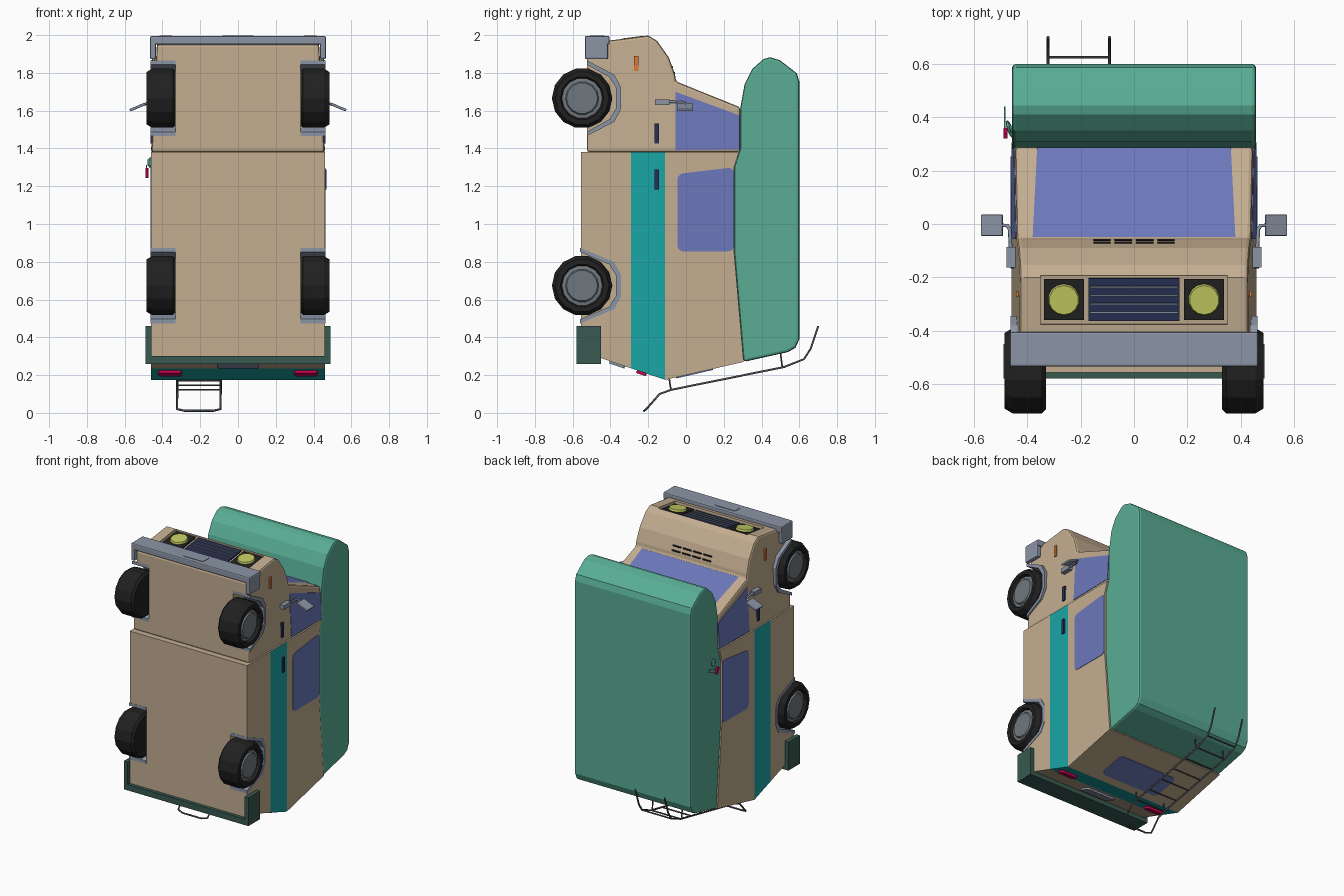
import bpy, bmesh, math
from mathutils import Matrix, Vector

if "Cube" in bpy.data.objects:
    bpy.data.objects.remove(bpy.data.objects["Cube"])

def mat(name, r, g, b):
    m = bpy.data.materials.new(name)
    m.diffuse_color = (r, g, b, 1)
    m.use_nodes = True
    m.node_tree.nodes["Principled BSDF"].inputs["Base Color"].default_value = m.diffuse_color
    return m

TAN = mat("tan", .55, .42, .28)
GREEN = mat("green", .10, .42, .30)
TEAL = mat("teal", .01, .38, .38)
GLASS = mat("glass", .15, .19, .50)
CHROME = mat("blue_grey", .26, .30, .38)
DARK = mat("black", .015, .015, .015)
NAVY = mat("navy", .02, .03, .09)
HUB = mat("hub_grey", .16, .19, .21)
LAMP = mat("lamp_yellow", .55, .60, .12)
RED = mat("red", .60, .0, .08)
ORANGE = mat("orange", .70, .20, .04)
BUMPER = mat("dark_green", .04, .10, .08)
STEEL = mat("steel", .08, .08, .09)

def make(name, bm, m):
    bmesh.ops.recalc_face_normals(bm, faces=bm.faces[:])
    me = bpy.data.meshes.new(name)
    bm.to_mesh(me)
    bm.free()
    ob = bpy.data.objects.new(name, me)
    bpy.context.collection.objects.link(ob)
    me.materials.append(m)
    return ob

def taper(z):                      # half width of the cab, narrowing to the nose
    return .458 - .05 * (z - 1.38)

def prism(name, pts, x0, x1, m, round=0, cab=False):
    """Extrude a (y, z) side profile across x; cab=True follows the nose taper."""
    bm = bmesh.new()
    rows = []
    for x in (x0, x1):
        rows.append([bm.verts.new((x * taper(z) if cab else x, y, z)) for y, z in pts])
    a, b = rows
    n = len(pts)
    bm.faces.new(a)
    bm.faces.new(b[::-1])
    for i in range(n):
        bm.faces.new((a[i], b[i], b[(i + 1) % n], a[(i + 1) % n]))
    if round:
        edges = [bm.edges.get((a[i], b[i])) for i in range(n)]
        bmesh.ops.bevel(bm, geom=edges, offset=round, segments=3, profile=.5, affect='EDGES')
    return make(name, bm, m)

def box(name, c, s, m, tilt=0, yaw=0, round=0):
    bm = bmesh.new()
    bmesh.ops.create_cube(bm, size=1, matrix=Matrix.Diagonal((*s, 1)))
    if round:
        edges = [e for e in bm.edges if abs(e.verts[0].co.z - e.verts[1].co.z) > 1e-6]
        bmesh.ops.bevel(bm, geom=edges, offset=round, segments=3, profile=.5, affect='EDGES')
    bm.transform(Matrix.Translation(c) @ Matrix.Rotation(tilt, 4, 'X') @ Matrix.Rotation(yaw, 4, 'Y'))
    return make(name, bm, m)

def lathe(name, pts, s, z, m):
    """Spin an (x, radius) profile about the axle."""
    bm = bmesh.new()
    vs = [bm.verts.new((s * x, -.55 + r, z)) for x, r in pts]
    es = [bm.edges.new(p) for p in zip(vs, vs[1:])]
    bmesh.ops.spin(bm, geom=vs + es, cent=(0, -.55, z), axis=(1, 0, 0), angle=2 * math.pi, steps=14)
    bmesh.ops.remove_doubles(bm, verts=bm.verts[:], dist=1e-4)
    return make(name, bm, m)

def tube(name, pts, r, m):
    cu = bpy.data.curves.new(name, 'CURVE')
    cu.dimensions = '3D'
    cu.bevel_depth, cu.bevel_resolution, cu.use_fill_caps = r, 1, True
    sp = cu.splines.new('POLY')
    sp.points.add(len(pts) - 1)
    for p, co in zip(sp.points, pts):
        p.co = (*co, 1)
    ob = bpy.data.objects.new(name, cu)
    bpy.context.collection.objects.link(ob)
    cu.materials.append(m)

def bevel(ob, w):
    b = ob.modifiers.new("bevel", 'BEVEL')
    b.width, b.segments, b.limit_method, b.angle_limit = w, 2, 'ANGLE', math.radians(50)

def cut(ob, cutter):
    d = ob.modifiers.new("cut", 'BOOLEAN')
    d.operation, d.object, d.solver = 'DIFFERENCE', cutter, 'EXACT'
    cutter.hide_render = True
    cutter.hide_set(True)

# Rear living compartment, split by planes so the teal stripe wraps it
body = prism("rear_body", [(-.556, 1.38), (-.556, .30), (-.45, .29), (-.11, .175), (.305, .27),
                           (.255, .85), (.255, 1.30), (.285, 1.40), (.285, 1.38)][:7] and
             [(-.556, 1.38), (-.556, .30), (-.45, .29), (-.11, .175), (.305, .27),
              (.255, .85), (.255, 1.30), (.28, 1.38)], -.46, .46, TAN)
body.data.materials.append(TEAL)
bm = bmesh.new()
bm.from_mesh(body.data)
for y in (-.29, -.11):
    bmesh.ops.bisect_plane(bm, geom=bm.verts[:] + bm.edges[:] + bm.faces[:],
                           plane_co=(0, y, 0), plane_no=(0, 1, 0), dist=1e-5)
for f in bm.faces:
    c = f.calc_center_median()
    f.material_index = int(-.29 < c.y < -.11 and (abs(c.x) > .4 or c.z < .5))
bm.to_mesh(body.data)
bm.free()

# Cab with bonnet and nose
cab = prism("cab", [(-.525, 1.38), (-.525, 1.95), (-.40, 1.972), (-.20, 1.998), (-.153, 1.97),
                    (-.09, 1.88), (-.058, 1.79), (-.053, 1.755), (.287, 1.618), (.287, 1.38)],
            -1, 1, TAN, cab=True)
bevel(cab, .014)

# Raised roof with sleeping alcove
roof = prism("roof", [(.305, .27), (.54, .322), (.58, .345), (.60, .39), (.60, 1.755), (.587, 1.798),
                      (.497, 1.867), (.445, 1.883), (.41, 1.873), (.35, 1.82), (.31, 1.74),
                      (.287, 1.61), (.287, 1.40), (.255, 1.30), (.255, .85)], -.457, .457, GREEN)
bevel(roof, .014)

# Wheels, wheel wells and arch linings
ARCH = [(-.035, .20), (.17, .125), (.205, .06), (.205, -.06), (.17, -.125), (-.035, -.20)]
for z, ob, base in ((.674, body, -.56), (1.666, cab, -.525)):
    for s in (1, -1):
        out = [(-.55 + y if y > 0 else base, z + d) for y, d in ARCH]
        inn = [(-.55 + y - .025 if y > 0 else base, z + d * .89) for y, d in ARCH]
        well = [(-.6, z + .2)] + out + [(-.6, z - .2)]
        cut(ob, prism("well_cutter", well, s * .33, s * .5, TAN))
        prism("wheel_arch", out + inn[::-1], s * .33, s * .463, CHROME)
        lathe("tyre", [(.33, 0), (.33, .145), (.345, .16), (.455, .16), (.485, .142),
                       (.485, .115), (.465, .107)], s, z, DARK)
        lathe("hub", [(.465, .108), (.468, .088), (.478, .082), (.478, 0)], s, z, HUB)

# Windows
A_LOW, A_UP = -.326, .228          # slopes of the lower and upper tail
for s in (1, -1):
    prism("side_window", [(-.045, .855), (.253, .855), (.253, 1.30), (-.045, 1.265)],
          s * .45, s * .463, GLASS, round=.03)
    prism("cab_window", [(-.056, 1.39), (.283, 1.395), (.283, 1.575), (-.056, 1.70)],
          s * .97, s * 1.006, GLASS, cab=True)
box("rear_window", (0, .045, .211), (.46, .20, .012), GLASS, tilt=A_UP, round=.03)
bm = bmesh.new()
bm.faces.new([bm.verts.new(p) for p in ((-.38, -.05, 1.757), (.38, -.05, 1.757),
                                        (.363, .286, 1.622), (-.363, .286, 1.622))])
make("windscreen", bm, GLASS)

# Nose: recessed panel, grille and headlights
A_NOSE = .13
nose = Matrix.Translation((0, -.285, 1.987)) @ Matrix.Rotation(A_NOSE, 4, 'X')
at = lambda x, y, z: nose @ Vector((x, y, z))
cut(cab, box("nose_cutter", at(0, 0, 0), (.70, .185, .04), TAN, tilt=A_NOSE))
box("grille", at(0, 0, -.018), (.34, .16, .012), NAVY, tilt=A_NOSE)
for i in range(4):
    box("grille_bar", at(0, -.048 + .032 * i, -.010), (.33, .006, .008), CHROME, tilt=A_NOSE)
for s in (1, -1):
    box("headlight_housing", at(s * .263, 0, -.018), (.15, .155, .014), DARK, tilt=A_NOSE)
    bm = bmesh.new()
    bmesh.ops.create_cone(bm, cap_ends=True, segments=14, radius1=.06, radius2=.055, depth=.014)
    bm.transform(nose @ Matrix.Translation((s * .263, 0, -.005)))
    make("headlight", bm, LAMP)
for i in range(4):
    for z in (1.80, 1.83):
        y = -.058 - (z - 1.79) * .356
        box("bonnet_vent", (-.12 + .08 * i, y, z), (.065, .006, .01), DARK, tilt=-.34)

# Front bumper wrapping the corners, with plate
bevel(box("front_bumper", (0, -.47, 1.973), (.93, .13, .046), CHROME), .008)
for s in (1, -1):
    bevel(box("front_bumper_end", (s * .45, -.474, 1.93), (.03, .122, .115), CHROME), .008)
box("front_plate", (0, -.47, 1.994), (.165, .075, .01), CHROME, round=.018)

# Rear bumper, plate and tail lights
box("rear_bumper", (0, -.515, .28), (.976, .13, .042), BUMPER)
for s in (1, -1):
    box("rear_bumper_end", (s * .474, -.515, .36), (.03, .13, .20), BUMPER)
    box("tail_light", (s * .36, -.235, .213), (.12, .055, .022), RED, tilt=A_LOW, round=.008)
box("rear_plate", (0, -.365, .256), (.22, .085, .016), CHROME, tilt=A_LOW, round=.012)

# Door handles, marker lights and mirrors
box("cabin_handle", (.462, -.155, 1.235), (.014, .022, .105), NAVY)
for s in (1, -1):
    box("door_handle", (s * .456, -.155, 1.48), (.014, .022, .105), NAVY)
    box("marker_light", (s * .436, -.263, 1.85), (.014, .022, .08), ORANGE)
    box("mirror_base", (s * .458, -.125, 1.645), (.038, .076, .03), CHROME)
    tube("mirror_arm", [(s * .462, -.10, 1.648), (s * .466, -.02, 1.645), (s * .475, -.006, 1.64),
                        (s * .52, -.003, 1.625)], .007, CHROME)
    bevel(box("mirror", (s * .532, -.005, 1.619), (.088, .08, .014), CHROME, yaw=s * .40), .004)

# Rear ladder: two rails joined by a loop at the low end, with rungs and posts
RAIL = [(.70, .46), (.66, .34), (.625, .285), (.52, .243), (-.08, .122), (-.14, .10), (-.21, .02)]
L, R = -.322, -.092
tube("ladder_rails", [(L, *p) for p in RAIL] + [(L + .04, -.222, .011), (R - .04, -.222, .011)] +
     [(R, *p) for p in RAIL[::-1]], .006, STEEL)
for i in range(6):
    y = -.08 + .12 * i
    tube("ladder_rung", [(x, y, .122 + (y + .08) * .2017) for x in (L, R)], .005, STEEL)
tube("ladder_rung", [(x, .625, .285) for x in (L, R)], .005, STEEL)
for x in (L, R):
    for y, z0, z1 in ((-.08, .122, .19), (.51, .24, .32)):
        tube("ladder_post", [(x, y, z0), (x, y - .01, z1)], .005, STEEL)

# Little bird perched on the left wall
bm = bmesh.new()
bmesh.ops.create_icosphere(bm, subdivisions=1, radius=1, matrix=Matrix.Translation((-.465, .355, 1.325))
                           @ Matrix.Rotation(.35, 4, 'Z') @ Matrix.Diagonal((.012, .04, .03, 1)))
make("bird_body", bm, GREEN)
box("bird_wing", (-.484, .40, 1.29), (.006, .075, .025), GREEN, tilt=.3)
box("bird_tail", (-.482, .34, 1.27), (.014, .02, .05), RED, tilt=.4)
